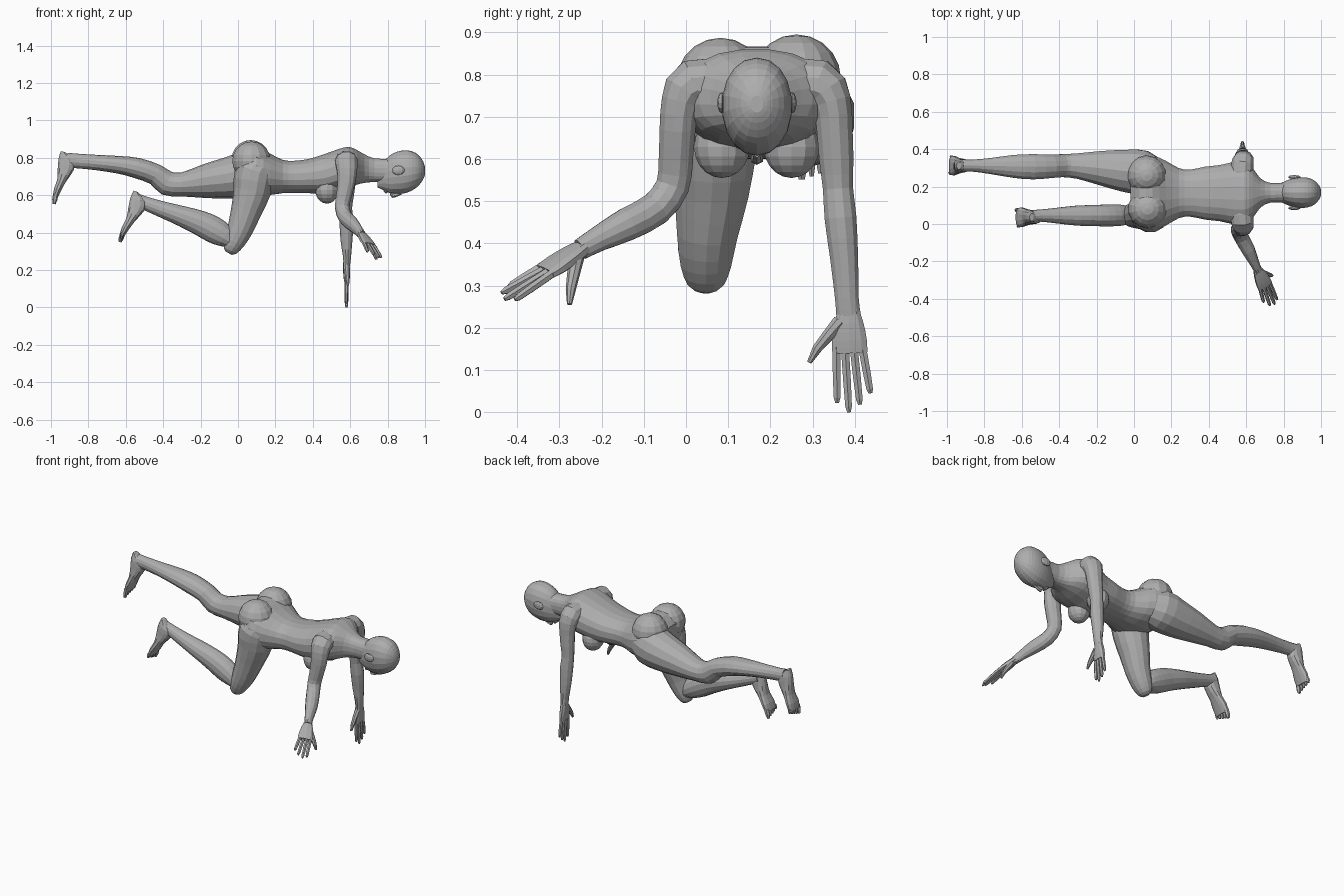
import bpy, bmesh, math
from mathutils import Vector as V

grey = bpy.data.materials.new("plain_grey")
grey.diffuse_color = (0.42, 0.42, 0.42, 1)
X, Y = V((1, 0, 0)), V((0, 1, 0))


def finish(name, bm):
    bmesh.ops.recalc_face_normals(bm, faces=bm.faces[:])
    me = bpy.data.meshes.new(name)
    bm.to_mesh(me)
    bm.free()
    me.materials.append(grey)
    ob = bpy.data.objects.new(name, me)
    bpy.context.collection.objects.link(ob)
    return ob


def smooth_path(pts):
    """Insert one Catmull-Rom station between each pair of stations."""
    out = []
    for i in range(len(pts) - 1):
        a, b = pts[max(i - 1, 0)], pts[i]
        c, d = pts[i + 1], pts[min(i + 2, len(pts) - 1)]
        out += [b, [(9 * (q + r) - p - s) / 16 for p, q, r, s in zip(a, b, c, d)]]
    return out + [pts[-1]]


def loft(name, pts, ref, sides=12, axis=None, power=1.0, refine=True):
    """Skin elliptical rings (x, y, z, half size along ref, other half size)."""
    if refine:
        pts = smooth_path(pts)
    bm = bmesh.new()
    rings = []
    for i, (x, y, z, ru, rv) in enumerate(pts):
        t = axis or (V(pts[min(i + 1, len(pts) - 1)][:3]) - V(pts[max(i - 1, 0)][:3])).normalized()
        u = (ref - t * ref.dot(t)).normalized()
        v = t.cross(u)
        ring = []
        for k in range(sides):
            a = math.tau * (k + 0.5) / sides
            c, s = math.cos(a), math.sin(a)
            c, s = (math.copysign(abs(w) ** power, w) for w in (c, s))
            ring.append(bm.verts.new(V((x, y, z)) + u * c * ru + v * s * rv))
        rings.append(ring)
    for a, b in zip(rings, rings[1:]):
        for k in range(sides):
            bm.faces.new((a[k], a[k - 1], b[k - 1], b[k]))
    bm.faces.new(rings[0])
    bm.faces.new(rings[-1])
    return finish(name, bm)


def body(name, rows, sides, power):
    """Loft along x from rows of (x, y centre, z top, z bottom, half width)."""
    pts = [(x, y, (t + b) / 2, w, (t - b) / 2) for x, y, t, b, w in rows]
    return loft(name, pts, Y, sides, X, power)


def ball(name, loc, size, seg=14, rings=10):
    bm = bmesh.new()
    bmesh.ops.create_uvsphere(bm, u_segments=seg, v_segments=rings, radius=1)
    for v in bm.verts:
        v.co = V(loc) + V([a * b for a, b in zip(v.co, size)])
    return finish(name, bm)


# torso and neck
body("torso", [
    (-.02, .17, .81, .66, .09), (.03, .168, .86, .62, .17), (.10, .165, .865, .60, .20),
    (.17, .165, .825, .60, .175), (.24, .165, .79, .61, .135), (.30, .165, .785, .612, .127),
    (.38, .165, .795, .61, .143), (.46, .165, .82, .605, .152), (.53, .165, .845, .625, .168),
    (.59, .165, .86, .64, .172), (.635, .165, .843, .655, .135), (.675, .166, .82, .665, .08),
    (.73, .167, .797, .67, .053), (.82, .168, .795, .67, .055)], 20, .85)

# head
body("head", [
    (.745, .168, .70, .642, .022), (.775, .168, .77, .628, .045), (.81, .168, .812, .612, .063),
    (.85, .168, .832, .608, .077), (.89, .168, .84, .61, .083), (.93, .168, .835, .625, .08),
    (.965, .168, .815, .65, .065), (.99, .168, .78, .685, .038), (1.0, .168, .75, .71, .015)], 18, .95)
loft("nose", [(.875, .168, .615, .008, .012), (.84, .168, .602, .012, .014),
              (.823, .168, .60, .016, .014), (.812, .168, .612, .01, .008)], Y, 6, X, refine=False)
loft("lips", [(.80, .168, .617, .012, .006), (.79, .168, .619, .024, .01),
              (.778, .168, .625, .012, .006)], Y, 8, X, refine=False)
for side, y in (("right", .085), ("left", .251)):
    ball(side + "_ear", (.857, y, .733), (.034, .011, .025), 8, 6)

# buttocks and breasts
ball("left_buttock", (.068, .262, .79), (.105, .105, .105))
ball("right_buttock", (.072, .082, .782), (.105, .105, .105))
for side, y in (("right", .085), ("left", .25)):
    ball(side + "_breast", (.475, y, .628), (.062, .066, .073), 12, 10)

# left leg, stretched back
loft("left_leg", [
    (.14, .25, .72, .08, .09), (.05, .275, .71, .12, .122), (-.05, .285, .692, .115, .112),
    (-.18, .30, .674, .093, .09), (-.30, .31, .657, .07, .064), (-.38, .312, .664, .063, .066),
    (-.44, .309, .71, .064, .057), (-.54, .306, .745, .069, .055), (-.64, .308, .763, .063, .047),
    (-.76, .31, .775, .045, .041), (-.86, .312, .783, .033, .039), (-.915, .312, .787, .034, .04)], Y, 14)

# right leg, bent under the hip
loft("right_thigh", [
    (.13, .08, .78, .085, .08), (.09, .07, .72, .115, .107), (.075, .065, .62, .104, .10),
    (.045, .06, .52, .09, .083), (.012, .05, .42, .073, .069), (-.02, .047, .35, .061, .056),
    (-.042, .047, .305, .044, .038), (-.05, .047, .29, .022, .018)], Y, 14)
loft("right_calf", [
    (-.02, .047, .34, .045, .03), (-.07, .047, .38, .057, .06), (-.13, .046, .415, .06, .071),
    (-.20, .045, .45, .058, .067), (-.30, .045, .488, .055, .055), (-.40, .045, .522, .044, .044),
    (-.50, .045, .558, .033, .036), (-.545, .042, .575, .034, .036)], Y, 14)


def foot(side, heel, toe, inner):
    """Sole line runs heel to toe; inner is the y direction of the big toe."""
    heel, toe = V(heel), V(toe)
    d = (toe - heel).normalized()
    n = V((-d.z, 0, d.x))
    rows = [(0, .002, .025, .02), (.04, -.004, .085, .034), (.09, 0, .088, .037),
            (.15, .008, .06, .043), (.20, 0, .042, .053), (.245, 0, .028, .05)]
    loft(side + "_foot", [(*(heel + d * s + n * (lo + hi) / 2), w, (hi - lo) / 2)
                          for s, lo, hi, w in rows], Y, 12, d, .85)
    for i in range(5):
        r = .014 if i == 0 else .0095
        y = inner * (.038 - .0205 * i - (.003 if i else 0))
        pts = [heel + d * s + n * .014 + Y * y for s in (.23, .26 - .004 * i, .284 - .007 * i)]
        loft(f"{side}_toe_{i + 1}", [(*p, q, q) for p, q in zip(pts, (r, r, r * .6))], Y, 6, d, refine=False)


foot("left", (-.95, .312, .835), (-.997, .312, .557), -1)
foot("right", (-.56, .036, .625), (-.645, .036, .352), 1)

# arms
loft("left_arm", [
    (.575, .25, .775, .06, .06), (.58, .315, .775, .062, .062), (.585, .345, .735, .055, .048),
    (.585, .352, .67, .046, .044), (.58, .356, .60, .041, .042), (.575, .36, .53, .036, .037),
    (.58, .366, .46, .039, .039), (.58, .375, .36, .033, .034), (.583, .381, .27, .022, .029),
    (.581, .385, .23, .019, .03)], X)
loft("right_arm", [
    (.575, .08, .775, .06, .06), (.58, .015, .775, .062, .062), (.583, -.012, .735, .056, .048),
    (.58, -.02, .67, .049, .044), (.567, -.024, .60, .043, .042), (.557, -.032, .535, .04, .041),
    (.575, -.072, .482, .039, .041), (.612, -.14, .445, .036, .04), (.643, -.205, .412, .026, .031),
    (.664, -.25, .386, .021, .026)], X)


def hand(side, wrist, knuckle, across, tips, thumb):
    """Flat palm, four fingers (index first) and a thumb; across points to the index."""
    wrist, knuckle, across = V(wrist), V(knuckle), V(across).normalized()
    palm = [(*wrist.lerp(knuckle, f), w, t) for f, w, t in
            ((-.1, .024, .018), (.3, .036, .019), (.7, .043, .017), (1, .043, .013))]
    loft(side + "_palm", palm, across, 10, power=.8)
    for i, tip in enumerate(tips):
        base, tip = knuckle + across * (.032 - .0213 * i), V(tip)
        loft(f"{side}_finger_{i + 1}", [(*base.lerp(tip, f), r, r) for f, r in
             ((-.15, .011), (.5, .0105), (.9, .009), (1, .005))], across, 6, refine=False)
    loft(side + "_thumb", [(*p, r, r) for p, r in zip(thumb, (.018, .015, .012, .006))],
         V((0.3, 0.5, 0.2)) if side == "left" else across, 8, refine=False)


hand("left", (.581, .385, .24), (.58, .388, .14), (0, -1, 0),
     [(.578, .358, .022), (.58, .386, 0), (.58, .412, .018), (.58, .437, .045)],
     [(.582, .365, .215), (.584, .335, .18), (.586, .31, .15), (.588, .292, .118)])
hand("right", (.664, -.25, .386), (.703, -.335, .333), (.9, .24, -.36),
     [(.765, -.405, .267), (.752, -.43, .268), (.727, -.437, .283), (.693, -.42, .298)],
     [(.678, -.258, .37), (.707, -.267, .325), (.728, -.273, .29), (.74, -.276, .256)])
